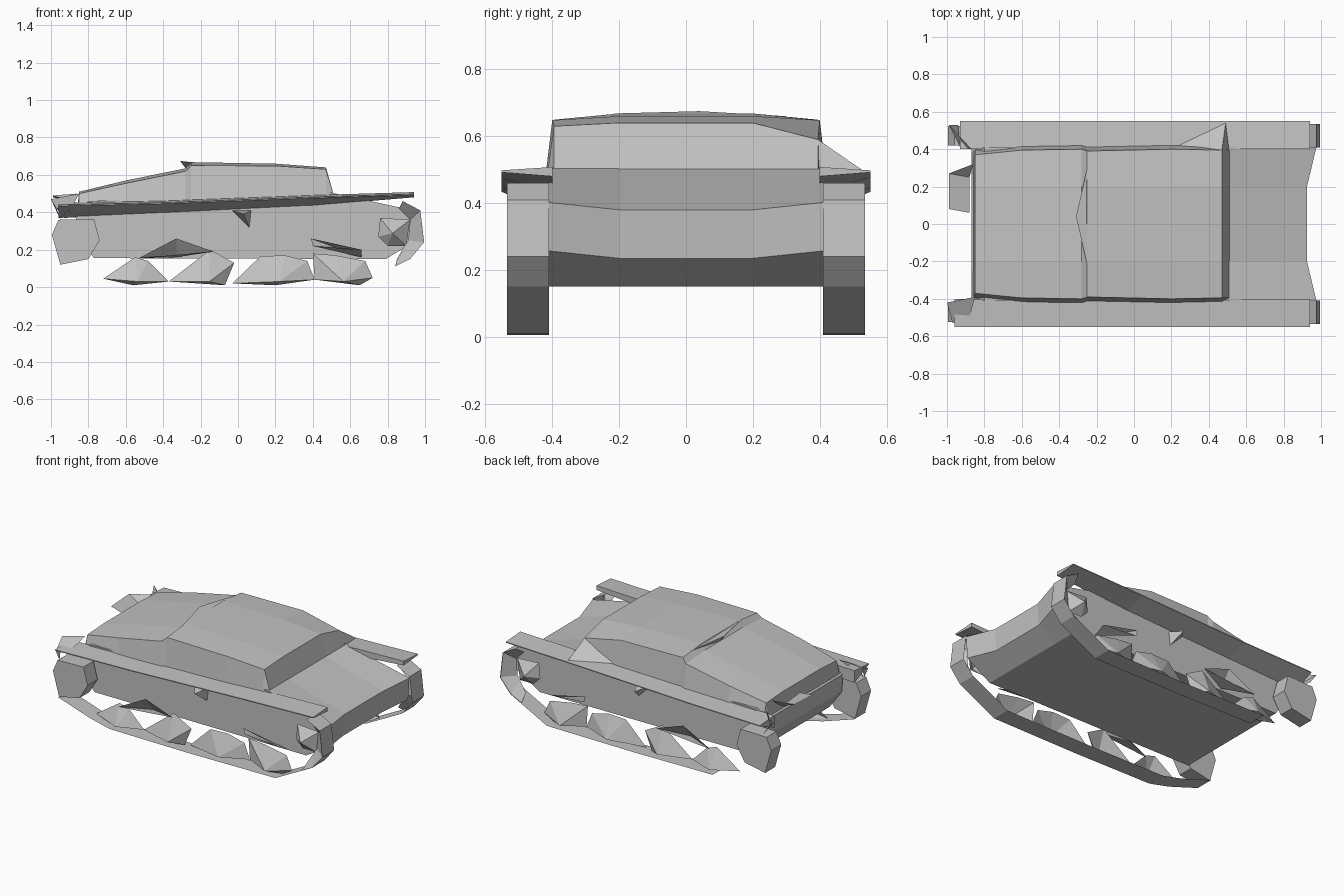
import bpy, bmesh, math
from mathutils import Vector

grey = bpy.data.materials.new("plain grey")
grey.diffuse_color = (0.54, 0.54, 0.54, 1)


def make(name, verts, faces):
    me = bpy.data.meshes.new(name)
    me.from_pydata([Vector(v) for v in verts], [], faces)
    bm = bmesh.new()
    bm.from_mesh(me)
    bmesh.ops.recalc_face_normals(bm, faces=bm.faces)
    bm.to_mesh(me)
    bm.free()
    me.materials.append(grey)
    ob = bpy.data.objects.new(name, me)
    bpy.context.collection.objects.link(ob)
    return ob


def loft(name, rings, closed=False, caps=False):
    n = len(rings[0])
    verts = [p for r in rings for p in r]
    faces = []
    for i in range(len(rings) - 1):
        for j in range(n if closed else n - 1):
            k = (j + 1) % n
            faces.append((i * n + j, i * n + k, (i + 1) * n + k, (i + 1) * n + j))
    if caps:
        faces += [tuple(range(n)), tuple(range(len(verts) - n, len(verts)))]
    return make(name, verts, faces)


def prism(name, profile, y0, y1, closed=True):
    return loft(name, [[(x, y, z) for x, z in profile] for y in (y0, y1)], closed, closed)


def shard(name, outline, y, apex):
    # broken wheel piece: a low open pyramid
    n = len(outline)
    verts = [(x, y, z) for x, z in outline] + [apex]
    return make(name, verts, [(i, (i + 1) % n, n) for i in range(n)])


# Lower hull: the nose corners reach forward to meet the tracks
hull = [(-0.77, 0.155), (0.79, 0.15), (0.915, 0.235), (0.925, 0.38), (0.50, 0.505),
        (-0.80, 0.46), (-0.87, 0.40), (-0.86, 0.28)]
rings = []
for y in (-0.41, -0.2, 0.2, 0.41):
    edge = abs(y) > 0.3
    rings.append([(x + (0.05 if edge and x > 0.85 else 0),
                   y, z + (0.022 if edge and x > 0.85 else 0)) for x, z in hull])
loft("lower_hull", rings, True, True)

# Upper cabin: cross-sections along x (x, half width, edge height, middle height)
stations = [(-0.86, 0.36, 0.41, 0.40), (-0.85, 0.37, 0.50, 0.51), (-0.60, 0.395, 0.555, 0.57),
            (-0.28, 0.40, 0.62, 0.635), (-0.25, 0.39, 0.65, 0.668), (0.2, 0.40, 0.648, 0.66),
            (0.47, 0.395, 0.63, 0.64), (0.51, 0.395, 0.50, 0.50)]
rings = []
for x, w, e, m in stations:
    base = min(0.44 + 0.02 * x, e)
    rings.append([(x, -w - 0.025, base), (x, -w, e), (x, -0.2, m), (x, 0.2, m),
                  (x, w, e - (0.04 if x > 0.4 and e > 0.6 else 0)), (x, w + 0.025, base)])
loft("cabin", rings)

# Raised lip on the roof step
make("roof_lip", [(-0.25, -0.22, 0.668), (-0.31, 0.04, 0.675), (-0.25, 0.3, 0.66), (-0.28, 0.04, 0.635)],
     [(0, 1, 2), (0, 3, 1), (1, 3, 2)])

# Sloping corner between cabin and the far fender
make("cabin_corner", [(0.47, 0.395, 0.59), (0.49, 0.54, 0.49), (0.51, 0.38, 0.50), (0.24, 0.42, 0.49)],
     [(0, 1, 2), (0, 3, 1)])

for side, tag in ((-1, "front"), (1, "back")):
    # Fender: thin wedge, thicker toward the low end
    def section(x, top, bottom):
        return [(x, side * 0.40, top + 0.01), (x, side * 0.552, top),
                (x, side * 0.552, top - 0.006), (x, side * 0.40, bottom)]
    x0 = -0.96 if side < 0 else -0.93
    loft(tag + "_fender", [section(x0, 0.44, 0.37), section(-0.4, 0.452, 0.395),
                           section(0.4, 0.482, 0.435), section(0.94, 0.498, 0.48)], True, True)

    # Track band
    band = [(-0.57, 0.01), (0.0, 0.005), (0.65, 0.01), (0.92, 0.15), (0.995, 0.24),
            (0.975, 0.41), (0.88, 0.46)]
    if side < 0:
        band = [(-0.95, 0.12), (-0.72, 0.045)] + band
    prism(tag + "_track_band", band, side * 0.41, side * 0.535, False)

    # Closed track end around the sprocket
    prism(tag + "_sprocket_block", [(-0.96, 0.36), (-0.77, 0.365), (-0.74, 0.25), (-0.80, 0.15),
                                    (-0.95, 0.12), (-0.995, 0.28)], side * 0.42, side * 0.525)

    # Side wall of the track at the nose, folded in toward the idler
    rim = [(0.84, 0.11), (0.92, 0.15), (0.995, 0.24), (0.975, 0.41), (0.88, 0.46)]
    inner = [(0.85, 0.15), (0.89, 0.22), (0.91, 0.25), (0.92, 0.36), (0.86, 0.42)]
    loft(tag + "_nose_wall", [[(x, side * 0.53, z) for x, z in rim],
                              [(x, side * 0.47, z) for x, z in inner]])

    # Remains of the road wheels
    wheels = [[(-0.72, 0.045), (-0.55, 0.16), (-0.48, 0.14), (-0.37, 0.03), (-0.56, 0.01)],
              [(-0.37, 0.03), (-0.15, 0.20), (-0.02, 0.13), (-0.07, 0.01)],
              [(-0.03, 0.02), (0.12, 0.165), (0.25, 0.17), (0.37, 0.14), (0.41, 0.04), (0.2, 0.01)],
              [(0.41, 0.04), (0.40, 0.18), (0.52, 0.17), (0.68, 0.14), (0.72, 0.05), (0.65, 0.01)],
              [(0.76, 0.37), (0.75, 0.27), (0.80, 0.22), (0.90, 0.22), (0.92, 0.36)]]
    for i, outline in enumerate(wheels):
        cx = sum(p[0] for p in outline) / len(outline)
        cz = sum(p[1] for p in outline) / len(outline)
        if i < 4:
            cz = 0.03
        shard(f"{tag}_wheel_{i + 1}", outline, side * 0.46, (cx, side * 0.525, cz))

    # Suspension covers leaning out of the hull side
    for i, pts in enumerate([[(-0.53, 0.155), (-0.33, 0.26), (-0.13, 0.19)],
                             [(0.39, 0.26), (0.66, 0.20), (0.40, 0.22)]]):
        shard(f"{tag}_cover_{i + 1}", pts, side * 0.50, (pts[1][0], side * 0.42, 0.16))

    # Small return roller bracket under the fender
    shard(tag + "_bracket", [(-0.03, 0.41), (0.07, 0.41), (0.06, 0.32)], side * 0.41, (0.03, side * 0.50, 0.39))

# Loose end flaps at the low end
make("front_end_flap", [(-0.85, -0.39, 0.50), (-1.0, -0.42, 0.47), (-0.97, -0.53, 0.42), (-0.88, -0.50, 0.44),
                        (-0.95, -0.52, 0.36)], [(0, 1, 2, 3), (1, 4, 2), (0, 3, 4)])
make("back_end_flap", [(-0.87, 0.40, 0.47), (-0.99, 0.53, 0.45), (-0.93, 0.41, 0.40), (-0.94, 0.53, 0.38)],
     [(0, 1, 2), (1, 3, 2)])
make("rear_plate", [(-0.86, 0.32, 0.50), (-0.99, 0.27, 0.49), (-0.99, 0.08, 0.48), (-0.88, 0.06, 0.46),
                    (-0.88, 0.25, 0.44)], [(0, 1, 4), (1, 2, 3, 4)])
